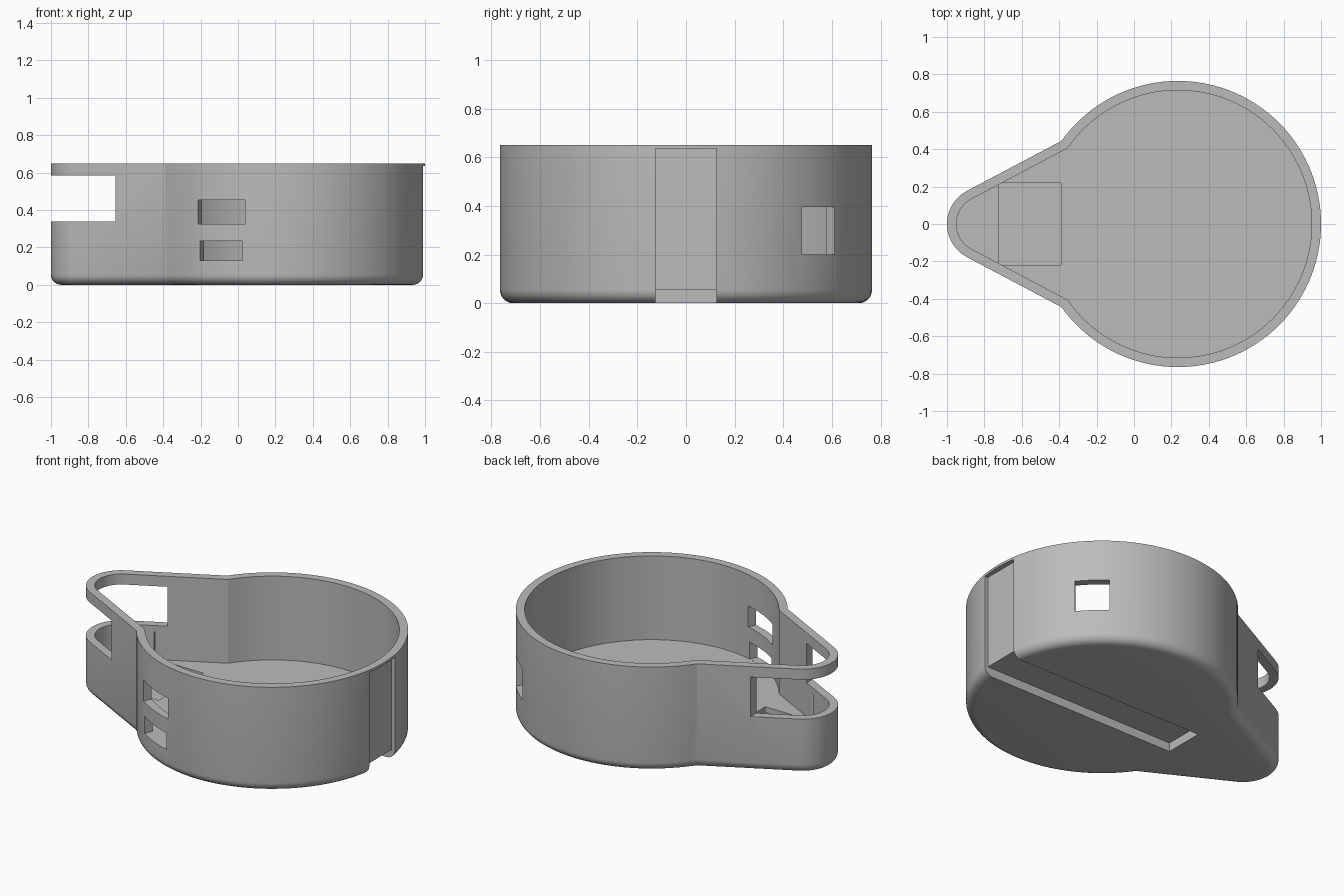
import bpy, bmesh
from math import sin, cos, pi, radians, atan2, sqrt
from mathutils import Vector

cube = bpy.data.objects.get("Cube")
if cube:
    bpy.data.objects.remove(cube)

grey = bpy.data.materials.new("plain grey")
grey.use_nodes = True
colour = (0.5, 0.5, 0.5, 1)
grey.diffuse_color = colour
grey.node_tree.nodes["Principled BSDF"].inputs["Base Color"].default_value = colour

# Main dimensions
BOWL, BOWL_R = Vector((0.235, 0)), 0.765
TIP, TIP_R = Vector((-0.80, 0)), 0.20
HEIGHT, WALL, FLOOR, ROUND = 0.65, 0.05, 0.13, 0.055


def outline(inset):
    """Teardrop outline: big round bowl, straight neck, small round tip."""
    R, r = BOWL_R - inset, TIP_R - inset
    n = Vector((-0.468, 0.884)).normalized()
    along = Vector((-n.y, n.x))
    h = n.dot(TIP - BOWL) + r
    neck = n * h + along * sqrt(R * R - h * h)
    a = atan2(neck.y, neck.x)
    b = atan2(n.y, n.x)
    pts = [BOWL + R * Vector((cos(t), sin(t)))
           for t in (-a + 2 * a * i / 96 for i in range(97))]
    pts += [TIP + r * Vector((cos(t), sin(t)))
            for t in (b + 2 * (pi - b) * i / 24 for i in range(25))]
    return pts


# Rounded bottom edge, outer wall, rim, inner wall
levels = []
for i in range(7):
    t = i / 6 * pi / 2
    levels.append((ROUND * (1 - sin(t)), ROUND * (1 - cos(t))))
levels += [(0, HEIGHT), (WALL, HEIGHT), (WALL, FLOOR)]

bm = bmesh.new()
rings = [[bm.verts.new((p.x, p.y, z)) for p in outline(inset)] for inset, z in levels]
for low, high in zip(rings, rings[1:]):
    for i in range(len(low)):
        j = (i + 1) % len(low)
        bm.faces.new((low[i], low[j], high[j], high[i]))
bm.faces.new(rings[0][::-1])
bm.faces.new(rings[-1])
bmesh.ops.recalc_face_normals(bm, faces=bm.faces)
mesh = bpy.data.meshes.new("case_shell")
bm.to_mesh(mesh)
bm.free()
mesh.materials.append(grey)
shell = bpy.data.objects.new("case_shell", mesh)
bpy.context.collection.objects.link(shell)


def cut(name, low, high, angle=0, origin=(0, 0)):
    """Subtract a box given by two corners, turned about z around an origin."""
    low, high = Vector(low), Vector(high)
    size, mid = high - low, (low + high) / 2
    bm = bmesh.new()
    bmesh.ops.create_cube(bm, size=1)
    for v in bm.verts:
        v.co = Vector(a * b for a, b in zip(v.co, size)) + mid
    me = bpy.data.meshes.new(name)
    bm.to_mesh(me)
    bm.free()
    me.materials.append(grey)
    box = bpy.data.objects.new(name, me)
    box.location = (origin[0], origin[1], 0)
    box.rotation_euler.z = radians(angle)
    box.hide_render = True
    bpy.context.collection.objects.link(box)
    mod = shell.modifiers.new(name, 'BOOLEAN')
    mod.operation, mod.solver, mod.object = 'DIFFERENCE', 'EXACT', box
    return box


cutters = [
    # Opening around the tip, and the recess in the neck floor
    cut("tip_window", (-1.2, -0.6, 0.34), (-0.655, 0.6, 0.585)),
    cut("floor_recess", (-0.725, -0.22, 0.095), (-0.39, 0.22, 0.30)),
    # Strap channel down the side and along the underside
    cut("side_channel", (0.968, -0.125, -0.1), (1.2, 0.125, 0.635)),
    cut("bottom_channel", (-0.365, -0.125, -0.1), (1.2, 0.125, 0.055)),
    # Radial ports through the bowl wall
    cut("back_port", (0.6, -0.097, 0.20), (0.9, 0.097, 0.395), 45.8, BOWL),
    cut("upper_front_port", (0.6, -0.139, 0.325), (0.9, 0.139, 0.455), 244.5, BOWL),
    cut("lower_front_port", (0.6, -0.125, 0.1305), (0.9, 0.125, 0.235), 244.5, BOWL),
]

# Apply the cuts and remove the helpers
bpy.context.view_layer.update()
graph = bpy.context.evaluated_depsgraph_get()
result = bpy.data.meshes.new_from_object(shell.evaluated_get(graph))
shell.modifiers.clear()
shell.data = result
for box in cutters:
    bpy.data.objects.remove(box)

bpy.ops.object.select_all(action='DESELECT')
shell.select_set(True)
bpy.context.view_layer.objects.active = shell
bpy.ops.object.shade_smooth_by_angle(angle=radians(25))
